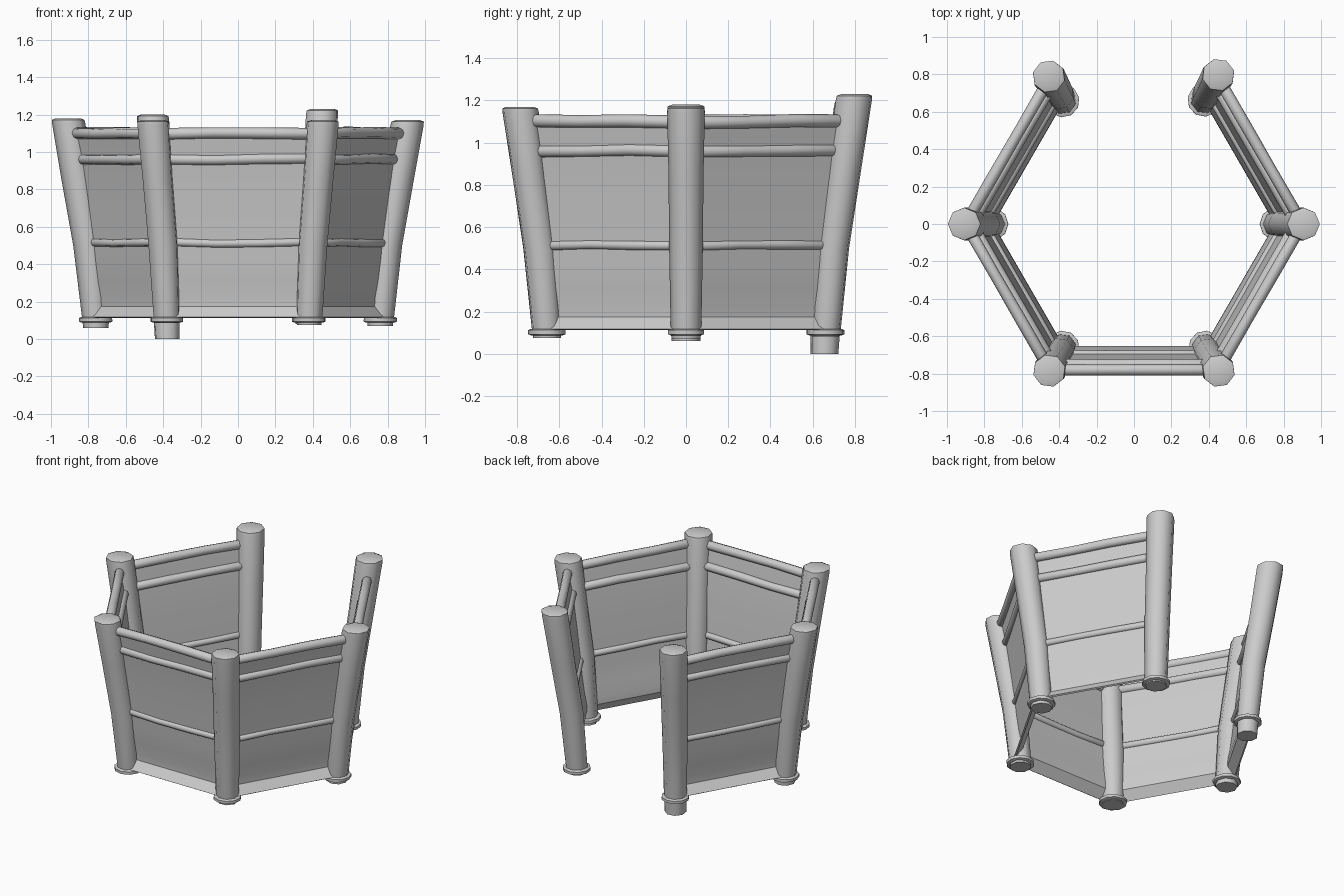
import bpy, bmesh, math, random
from mathutils import Vector, Matrix

if "Cube" in bpy.data.objects:
    bpy.data.objects.remove(bpy.data.objects["Cube"])

random.seed(4)


def make_object(name, bm, angle=52):
    bmesh.ops.recalc_face_normals(bm, faces=bm.faces)
    me = bpy.data.meshes.new(name)
    bm.to_mesh(me)
    bm.free()
    ob = bpy.data.objects.new(name, me)
    bpy.context.collection.objects.link(ob)
    bpy.ops.object.select_all(action='DESELECT')
    ob.select_set(True)
    bpy.context.view_layer.objects.active = ob
    bpy.ops.object.shade_smooth_by_angle(angle=math.radians(angle))
    return ob


def loft(bm, rings):
    """Skin a list of equal-sized point rings and cap both ends."""
    vs = [[bm.verts.new(p) for p in ring] for ring in rings]
    n = len(vs[0])
    for a, b in zip(vs, vs[1:]):
        for i in range(n):
            j = (i + 1) % n
            bm.faces.new((a[i], a[j], b[j], b[i]))
    bm.faces.new(vs[0])
    bm.faces.new(vs[-1])


def post_radius(z):
    """Distance of the bent post centre from the middle at height z."""
    pts = [(0, .757), (.12, .762), (.5, .798), (.85, .857), (1.24, .919)]
    for (z0, r0), (z1, r1) in zip(pts, pts[1:]):
        if z <= z1:
            return r0 + (r1 - r0) * (z - z0) / (z1 - z0)
    return pts[-1][1]


def ring(angle, z, size, sides=8):
    rot = Matrix.Rotation(angle, 3, 'Z')
    c = post_radius(z)
    return [rot @ Vector((c + size * math.cos(t), size * math.sin(t), z))
            for t in (2 * math.pi * i / sides for i in range(sides))]


# Six leaning posts: (angle, foot height, top height)
posts = [(0, .07, 1.17), (60.5, .08, 1.23), (120, .0, 1.20),
         (180, .06, 1.18), (240, .085, 1.17), (300, .075, 1.17)]
for deg, z0, z1 in posts:
    a = math.radians(deg)
    bm = bmesh.new()
    sections = [(z0, .068), (.13, .073), (.5, .081), (.85, .085),
                (z1 - .03, .089), (z1 - .008, .087), (z1, .066)]
    loft(bm, [ring(a, z, s * (random.uniform(.97, 1.03) if .2 < z < 1 else 1))
              for z, s in sections])
    make_object(f"post_{round(deg)}", bm)

    # Binding collar around the foot
    bm = bmesh.new()
    loft(bm, [ring(a, z, s, 10) for z, s in
              [(.088, .076), (.093, .089), (.112, .089), (.118, .076)]])
    make_object(f"post_collar_{round(deg)}", bm, 40)

# Wall cross-section (distance from middle, height): flared top, curved lower part, lip
wall = [(.784, 1.115), (.754, .95), (.729, .75), (.703, .52), (.694, .42),
        (.680, .31), (.664, .22), (.662, .175), (.708, .118)]
THICK = .010


def wall_section(rot, side):
    outer, inner = [], []
    for i, (d, z) in enumerate(wall):
        half = post_radius(z) * .5 - .01
        last = i == len(wall) - 1
        outer.append(rot @ Vector((d, side * half, z)))
        inner.append(rot @ Vector((d - THICK, side * half,
                                   z - (.006 if last else 0))))
    return outer + inner[::-1]


# Five sides; the back side between 60 and 120 degrees stays open
for mid in (30, 150, 210, 270, 330):
    rot = Matrix.Rotation(math.radians(mid), 3, 'Z')
    bm = bmesh.new()
    loft(bm, [wall_section(rot, -1), wall_section(rot, 1)])
    make_object(f"wall_panel_{mid}", bm, 35)

    # Slightly crooked rails: (name, distance, height, thickness, half length)
    for name, dist, z, rad, half in [("top_rail", .780, 1.10, .031, .438),
                                     ("middle_rail", .750, .962, .029, .425),
                                     ("lower_rail", .697, .515, .023, .39)]:
        bm = bmesh.new()
        rings = []
        for t, s in [(-1, .6), (-.95, 1), (-.3, .95), (.3, 1), (.95, 1), (1, .6)]:
            dz = random.uniform(-.005, .005)
            rings.append([rot @ Vector((dist + rad * s * math.cos(k * math.pi / 4),
                                        t * half,
                                        z + dz + rad * s * math.sin(k * math.pi / 4)))
                          for k in range(8)])
        loft(bm, rings)
        make_object(f"{name}_{mid}", bm)
